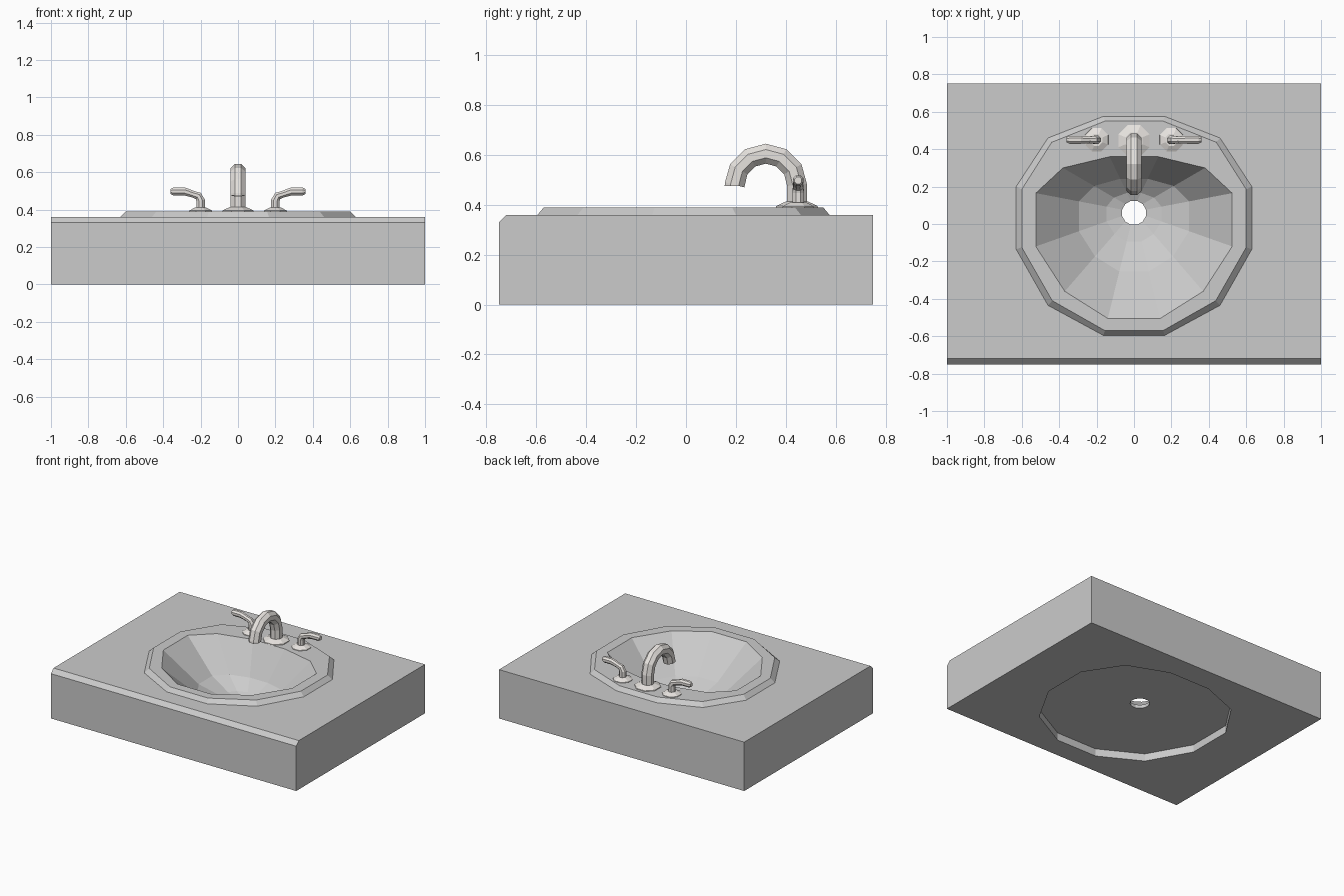
import bpy, bmesh, math
from mathutils import Vector

if "Cube" in bpy.data.objects:
    bpy.data.objects.remove(bpy.data.objects["Cube"])


def make_object(name, bm, mat=None):
    bmesh.ops.recalc_face_normals(bm, faces=bm.faces)
    mesh = bpy.data.meshes.new(name)
    bm.to_mesh(mesh)
    bm.free()
    obj = bpy.data.objects.new(name, mesh)
    bpy.context.collection.objects.link(obj)
    if mat:
        mesh.materials.append(mat)
    return obj


def loft(name, rings, closed=False, mat=None):
    """Skin a list of equal-length rings; cap the ends unless closed on itself."""
    bm = bmesh.new()
    vs = [[bm.verts.new(p) for p in ring] for ring in rings]
    n = len(vs[0])
    pairs = list(zip(vs, vs[1:])) + ([(vs[-1], vs[0])] if closed else [])
    for a, b in pairs:
        for i in range(n):
            j = (i + 1) % n
            bm.faces.new((a[i], a[j], b[j], b[i]))
    if not closed:
        bm.faces.new(vs[0])
        bm.faces.new(vs[-1])
    return make_object(name, bm, mat)


def tube(name, path, radii, side, mat):
    """Octagonal tube along a planar path; side is the plane's normal."""
    pts = [Vector(p) for p in path]
    rings = []
    for i, p in enumerate(pts):
        t = (pts[min(i + 1, len(pts) - 1)] - pts[max(i - 1, 0)]).normalized()
        up = t.cross(side)
        r = radii[i] / math.cos(math.pi / 8)
        angs = [math.pi / 8 + k * math.pi / 4 for k in range(8)]
        rings.append([p + r * (math.cos(a) * side + math.sin(a) * up) for a in angs])
    return loft(name, rings, mat=mat)


def outline(half):
    """Mirror the right half of a plan outline into a full ring."""
    return half + [(-x, y) for x, y in reversed(half)]


def at(ring, z):
    return [(x, y, z) for x, y in ring]


metal = bpy.data.materials.new("warm_metal")
metal.diffuse_color = (0.8, 0.77, 0.74, 1)
metal.use_nodes = True
metal.node_tree.nodes["Principled BSDF"].inputs["Base Color"].default_value = metal.diffuse_color

# Plan outlines of the sink, back to front
outer = outline([(.165, .575), (.46, .46), (.63, .20), (.63, -.135), (.46, -.435), (.165, -.595)])
lip = outline([(.155, .55), (.44, .437), (.60, .185), (.60, -.125), (.437, -.41), (.155, -.57)])
mouth = outline([(.13, .36), (.38, .30), (.525, .165), (.525, -.12), (.37, -.36), (.14, -.505)])
drain = [(.066 * math.cos(math.radians(75 - 30 * k)), .06 + .066 * math.sin(math.radians(75 - 30 * k)))
         for k in range(12)]


def blend(t):
    return [(d[0] + t * (m[0] - d[0]), d[1] + t * (m[1] - d[1])) for d, m in zip(drain, mouth)]


# Counter slab with bevelled front edge and sink opening
profile = [(-.75, 0), (.75, 0), (.75, .36), (-.72, .36), (-.75, .33)]
counter = loft("counter", [[(x, y, z) for y, z in profile] for x in (-1, 1)])
cutter = loft("sink_cutter", [at(outer, -.2), at(outer, .6)])
cutter.hide_render = True
mod = counter.modifiers.new("sink_opening", 'BOOLEAN')
mod.operation = 'DIFFERENCE'
mod.solver = 'EXACT'
mod.object = cutter
bpy.context.view_layer.objects.active = counter
bpy.ops.object.modifier_apply(modifier=mod.name)
bpy.data.objects.remove(cutter)

# Basin: underside, raised rim, faceted bowl and open drain
loft("basin", [at(drain, .055), at(outer, .055), at(outer, .36), at(lip, .39), at(mouth, .39),
               at(blend(.5), .17), at(blend(.18), .10), at(drain, .08)], closed=True)

# Spout: riser and half-circle arch
X, Y = Vector((1, 0, 0)), Vector((0, 1, 0))
arch = [(0, .32 + .125 * math.cos(math.radians(a)), .48 + .125 * math.sin(math.radians(a)))
        for a in range(0, 181, 30)]
path = [(0, .445, .39)] + arch + [(0, .195, .476)]
tube("spout", path, [.04] * len(path), X, metal)
tube("spout_base", [(0, .445, .385), (0, .445, .395), (0, .445, .413)], [.085, .083, .045], X, metal)

# Two lever handles with flared bases
for s, label in ((-1, "left"), (1, "right")):
    lever = [(.20, .39), (.20, .45), (.212, .473), (.24, .482), (.285, .497), (.345, .497), (.36, .497)]
    tube(label + "_handle", [(s * x, .45, z) for x, z in lever],
         [.023, .023, .021, .018, .021, .021, .014], Y, metal)
    tube(label + "_handle_base", [(s * .2, .45, z) for z in (.385, .394, .41)],
         [.063, .062, .032], Y, metal)
